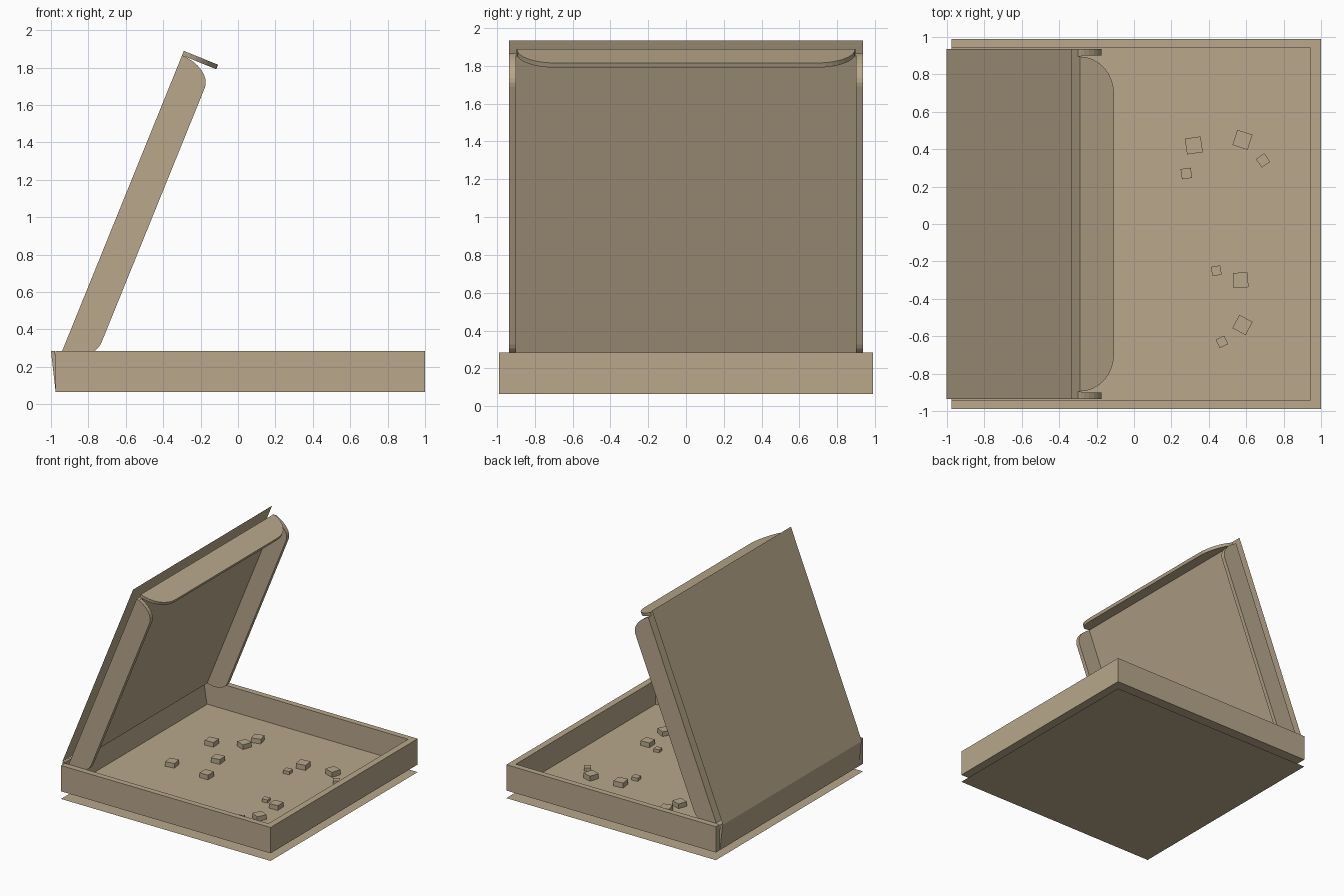
import bpy, bmesh, math
from mathutils import Vector, Matrix

if "Cube" in bpy.data.objects:
    bpy.data.objects.remove(bpy.data.objects["Cube"])

card = bpy.data.materials.new("cardboard")
card.diffuse_color = (0.48, 0.39, 0.26, 1)
card.use_nodes = True
card.node_tree.nodes["Principled BSDF"].inputs["Base Color"].default_value = card.diffuse_color

# lid frame: local x runs up the lid, local y is world y, local z points into the lid
up = Vector((0.376, 0, 0.927)).normalized()
inward = Vector((up.z, 0, -up.x))
LID = Matrix.Identity(4)
for i, axis in enumerate((up, Vector((0, 1, 0)), inward)):
    for r in range(3):
        LID[r][i] = axis[r]
LID.translation = (-0.94, 0, 0.285)
WORLD = Matrix.Identity(4)


def solid(name, points, sweep=None, frame=WORLD):
    """Polygon, optionally extruded along the sweep vector."""
    bm = bmesh.new()
    face = bm.faces.new([bm.verts.new(p) for p in points])
    if sweep:
        ext = bmesh.ops.extrude_face_region(bm, geom=[face], use_keep_orig=True)
        moved = [g for g in ext["geom"] if isinstance(g, bmesh.types.BMVert)]
        bmesh.ops.translate(bm, verts=moved, vec=sweep)
        bmesh.ops.recalc_face_normals(bm, faces=bm.faces)
    bm.transform(frame)
    mesh = bpy.data.meshes.new(name)
    bm.to_mesh(mesh)
    bm.free()
    mesh.materials.append(card)
    obj = bpy.data.objects.new(name, mesh)
    bpy.context.collection.objects.link(obj)
    return obj


def rect(x0, x1, y, z):
    return [(x0, -y, z), (x1, -y, z), (x1, y, z), (x0, y, z)]


def arc(n=8):
    return [(math.sin(i / n * math.pi / 2), math.cos(i / n * math.pi / 2)) for i in range(n + 1)]


# tray: outer bottom sheet, floor, three thick walls and a leaning back wall
solid("bottom_sheet", rect(-0.975, 1, 0.99, 0))
solid("tray_floor", rect(-0.975, 0.945, 0.94, 0.065), (0, 0, 0.012))
X0, X1, X2, Y1, Y2 = -0.975, 0.945, 1.0, 0.94, 0.99
solid("tray_walls", [(x, y, 0.065) for x, y in (
    (X0, -Y2), (X2, -Y2), (X2, Y2), (X0, Y2),
    (X0, Y1), (X1, Y1), (X1, -Y1), (X0, -Y1))], (0, 0, 0.22))
solid("tray_back_wall", [(x, -0.935, z) for x, z in (
    (-0.975, 0.065), (-0.945, 0.065), (-0.98, 0.285), (-1, 0.285))], (0, 1.87, 0))

# lid: outer cover sheet with an eight-sided label, and the inner panel
solid("lid_cover", rect(-0.022, 1.755, 0.935, -0.058), frame=LID)
solid("lid_label", [(0.86 + 0.67 * math.cos(i * math.pi / 4),
                     -0.03 + 0.71 * math.sin(i * math.pi / 4), -0.06)
                    for i in range(8)][::-1], frame=LID)
solid("lid_panel", rect(0, 1.705, 0.935, 0), (0, 0, 0.02), LID)

# side flaps with rounded ends
L, D, R = 1.705, 0.178, 0.116
end = [(R * (1 - c), D * s) for s, c in arc()]
profile = end + [(L - u, v) for u, v in reversed(end)]
for side, y in (("left", -0.935), ("right", 0.9)):
    solid("lid_side_flap_" + side, [(u, y, v) for u, v in profile], (0, 0.035, 0), LID)

# front tuck flap with rounded corners
W, D, R = 0.895, 0.197, 0.2
half = [(W - R * (1 - c), D * s) for s, c in arc()]
outline = half + [(-y, v) for y, v in reversed(half)]
solid("lid_front_flap", [(1.705, y, v) for y, v in outline], (0.026, 0, 0), LID)

# crumbs on the floor: x, y, width, turn in degrees
crumbs = [
    (0.32, 0.42, 0.085, 8), (0.58, 0.45, 0.085, -18), (0.69, 0.34, 0.055, 35),
    (0.28, 0.27, 0.055, 8), (0.44, -0.25, 0.05, 10), (0.57, -0.30, 0.08, 3),
    (0.58, -0.54, 0.08, -28), (0.47, -0.63, 0.05, 25), (-0.53, -0.13, 0.08, 10),
    (-0.50, 0.36, 0.08, 5), (-0.27, 0.47, 0.08, -20), (-0.24, 0.61, 0.08, 15),
    (-0.28, 0.13, 0.08, 5), (-0.19, -0.15, 0.08, 0),
]
for x, y, w, turn in crumbs:
    h = w / 2
    place = Matrix.Translation((x, y, 0.077)) @ Matrix.Rotation(math.radians(turn), 4, "Z")
    solid("crumb", rect(-h, h, h, 0), (0, 0, w * 0.5), place)
